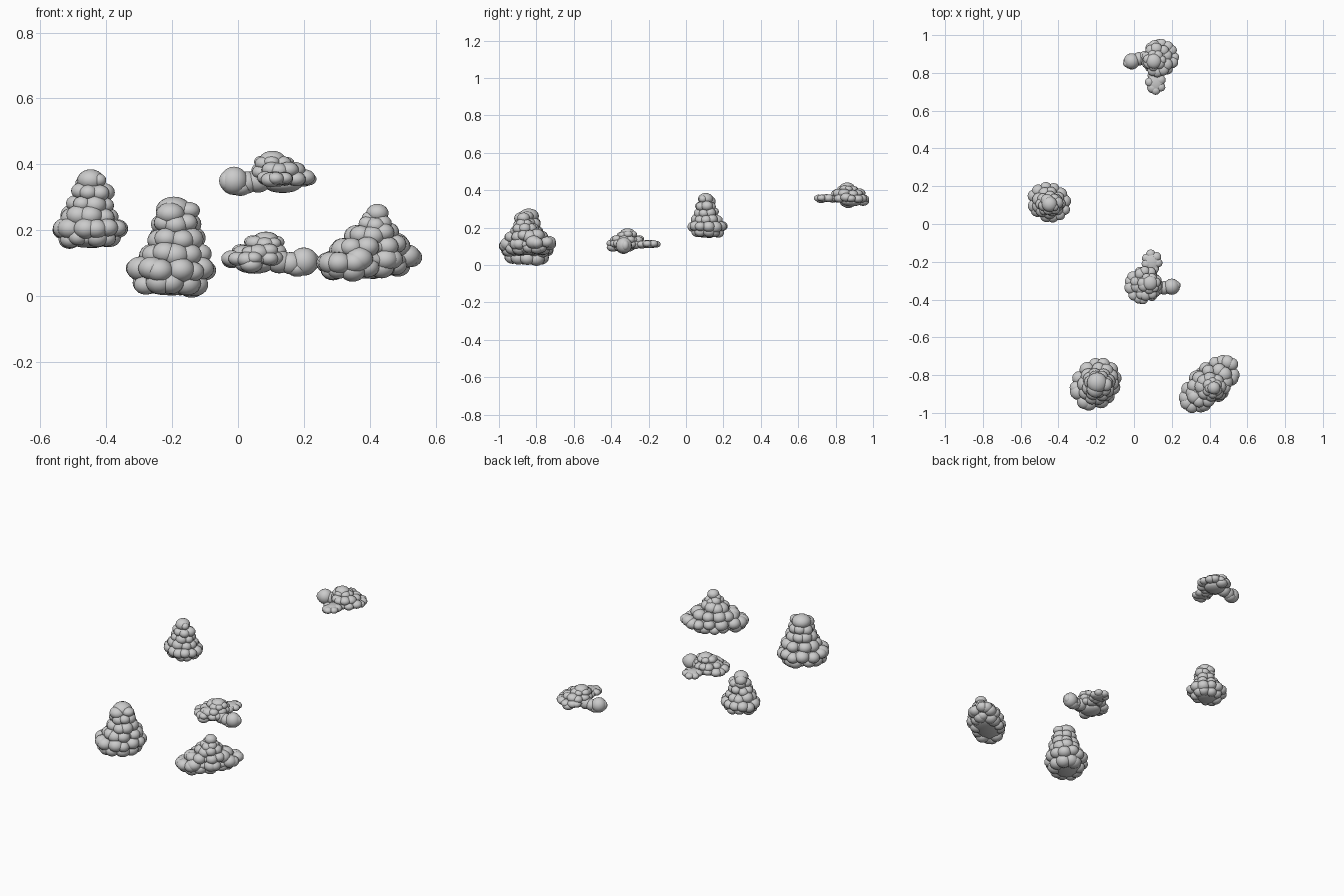
import bpy, bmesh, math, random
from mathutils import Matrix, Vector

random.seed(4)


def puff(bm, pos, rx, ry, rz, turn=0):
    m = (Matrix.Translation(pos) @ Matrix.Rotation(turn, 4, 'Z')
         @ Matrix.Diagonal((rx, ry, rz, 1)))
    bmesh.ops.create_uvsphere(bm, u_segments=16, v_segments=10, radius=1, matrix=m)


def ring(bm, cx, cy, z, a, b, deg, n, r, flat, slope):
    """A solid core surrounded by n puffs reaching out to half-extents a, b."""
    t = math.radians(deg)
    puff(bm, (cx, cy, z), a * 0.82, b * 0.82, r * flat * 1.05, t)
    start = random.uniform(0, 6.28)
    for i in range(n):
        ang = start + math.tau * i / n + random.uniform(-0.15, 0.15)
        s = r * random.uniform(0.85, 1.12)
        u, v = (a - s) * math.cos(ang), (b - s) * math.sin(ang)
        x = u * math.cos(t) - v * math.sin(t)
        y = u * math.sin(t) + v * math.cos(t)
        dz = slope * x + random.uniform(-0.15, 0.15) * r
        puff(bm, (cx + x, cy + y, z + dz), s, s, s * flat, ang)


def finish(bm, name, matrix=None):
    me = bpy.data.meshes.new(name)
    if matrix:
        bm.transform(matrix)
    bm.to_mesh(me)
    bm.free()
    me.shade_smooth()
    bpy.context.collection.objects.link(bpy.data.objects.new(name, me))


def cloud(name, rings, flat=0.85, slope=0.0, extras=(), matrix=None):
    bm = bmesh.new()
    for r in rings:
        ring(bm, *r, flat, slope)
    for x, y, z, rx, rz in extras:
        puff(bm, (x, y, z), rx, rx, rz)
    finish(bm, name, matrix)


# Tall cloud at the left
cloud("tall_cloud_left", [
    (-0.45, 0.115, 0.175, 0.096, 0.090, 0, 9, 0.032),
    (-0.45, 0.115, 0.205, 0.120, 0.106, -20, 12, 0.034),
    (-0.452, 0.112, 0.242, 0.090, 0.086, 0, 9, 0.034),
    (-0.448, 0.108, 0.280, 0.074, 0.068, 0, 7, 0.032),
    (-0.440, 0.105, 0.315, 0.068, 0.058, 0, 6, 0.030)],
    extras=[(-0.447, 0.105, 0.352, 0.041, 0.033), (-0.422, 0.09, 0.352, 0.022, 0.02),
            (-0.46, 0.125, 0.34, 0.034, 0.03)])

# Tall cloud at the front left
cloud("tall_cloud_front", [
    (-0.205, -0.852, 0.038, 0.128, 0.108, 50, 10, 0.040),
    (-0.203, -0.848, 0.080, 0.150, 0.128, 50, 13, 0.041),
    (-0.190, -0.845, 0.128, 0.118, 0.106, 50, 10, 0.041),
    (-0.187, -0.850, 0.175, 0.092, 0.090, 0, 8, 0.038),
    (-0.188, -0.848, 0.220, 0.078, 0.074, 0, 7, 0.036)],
    extras=[(-0.195, -0.84, 0.262, 0.054, 0.040), (-0.15, -0.85, 0.26, 0.035, 0.026),
            (-0.205, -0.875, 0.25, 0.044, 0.034)])

# Broad heaped cloud at the front right
cloud("broad_cloud", [
    (0.385, -0.855, 0.085, 0.160, 0.100, 42, 13, 0.036),
    (0.400, -0.848, 0.110, 0.192, 0.112, 42, 16, 0.038),
    (0.400, -0.855, 0.148, 0.138, 0.102, 40, 12, 0.038),
    (0.405, -0.862, 0.187, 0.084, 0.078, 0, 8, 0.036),
    (0.415, -0.868, 0.218, 0.054, 0.056, 0, 6, 0.029)],
    slope=0.08,
    extras=[(0.423, -0.868, 0.252, 0.034, 0.028), (0.40, -0.87, 0.237, 0.025, 0.02)])


# Low cloud with two side lobes, used twice
def low_cloud(name, matrix=None):
    cloud(name, [
        (0.048, -0.325, 0.112, 0.100, 0.100, 75, 13, 0.030),
        (0.065, -0.315, 0.135, 0.084, 0.092, 0, 10, 0.030),
        (0.080, -0.315, 0.160, 0.062, 0.056, 0, 7, 0.027),
        (0.095, -0.200, 0.112, 0.056, 0.066, 0, 7, 0.027)],
        flat=0.75,
        extras=[(0.085, -0.312, 0.170, 0.040, 0.026), (0.20, -0.332, 0.105, 0.043, 0.043),
                (0.160, -0.338, 0.10, 0.036, 0.034), (0.180, -0.335, 0.085, 0.034, 0.026),
                (0.225, -0.325, 0.105, 0.022, 0.028), (0.125, -0.335, 0.105, 0.04, 0.036),
                (0.04, -0.39, 0.095, 0.034, 0.024), (0.05, -0.33, 0.095, 0.06, 0.027)],
        matrix=matrix)


low_cloud("low_cloud_middle")
low_cloud("low_cloud_back",
          Matrix.Translation((0.0525, 0.796, 0.245)) @ Matrix.Rotation(math.radians(190), 4, 'Z')
          @ Matrix.Translation((-0.1475, 0.2565, 0)))
